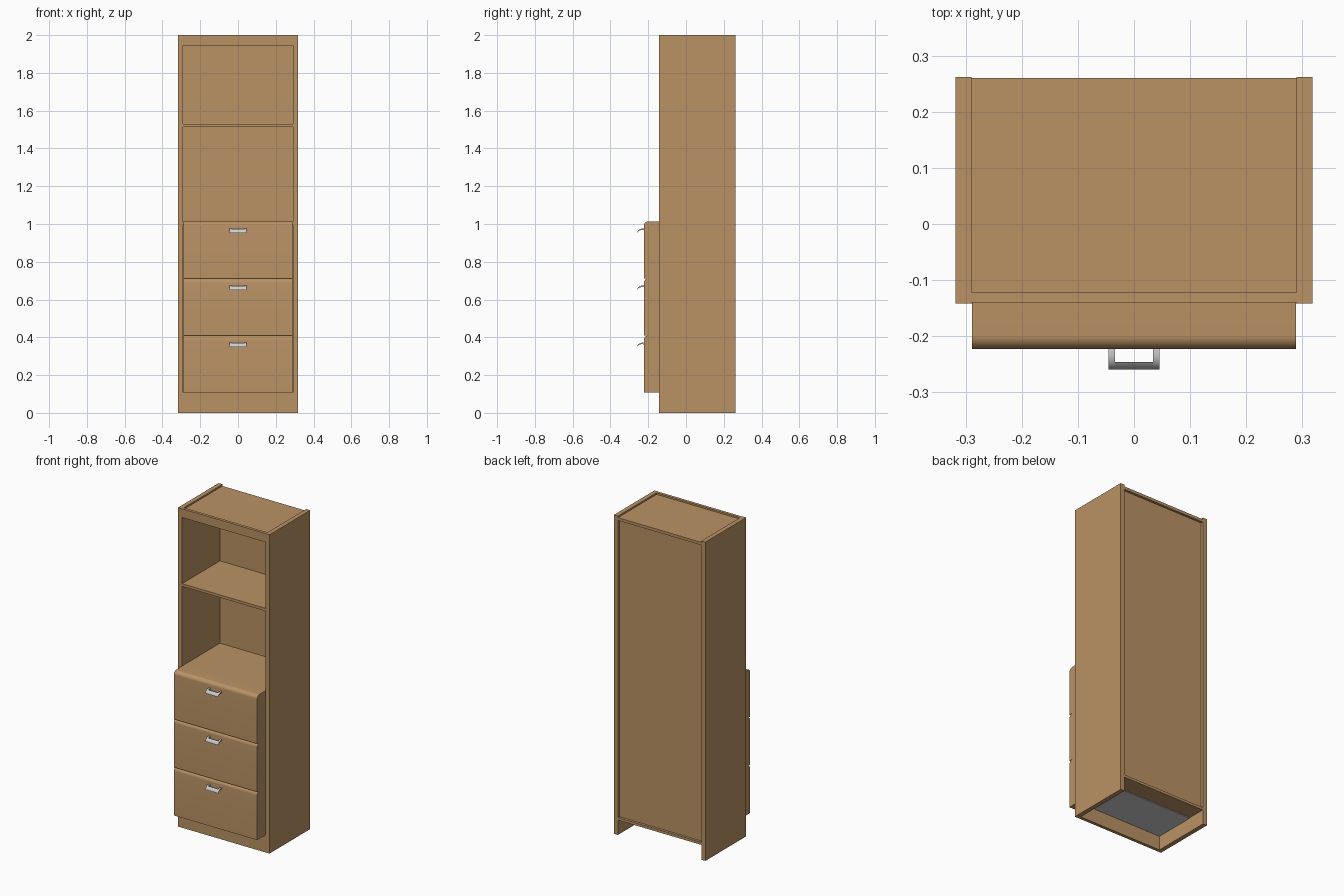
import bpy, bmesh, math

if "Cube" in bpy.data.objects:
    bpy.data.objects.remove(bpy.data.objects["Cube"])

def material(name, rgb):
    m = bpy.data.materials.new(name)
    m.diffuse_color = (*rgb, 1)
    m.use_nodes = True
    m.node_tree.nodes["Principled BSDF"].inputs["Base Color"].default_value = m.diffuse_color
    return m

wood = material("warm_wood", (0.49, 0.29, 0.13))
grey = material("light_grey", (0.62, 0.62, 0.63))

def finish(name, bm, mat):
    bmesh.ops.recalc_face_normals(bm, faces=bm.faces)
    me = bpy.data.meshes.new(name)
    bm.to_mesh(me)
    bm.free()
    me.materials.append(mat)
    ob = bpy.data.objects.new(name, me)
    bpy.context.collection.objects.link(ob)
    return ob

def box(name, x, y, z, mat=wood):
    bm = bmesh.new()
    bmesh.ops.create_cube(bm, size=1)
    for v in bm.verts:
        v.co = [(a + b) / 2 + c * (b - a) for (a, b), c in zip((x, y, z), v.co)]
    return finish(name, bm, mat)

def extrude_x(name, profile, x0, x1, mat):
    """Extrude a (y, z) profile along x."""
    bm = bmesh.new()
    a = [bm.verts.new((x0, y, z)) for y, z in profile]
    b = [bm.verts.new((x1, y, z)) for y, z in profile]
    bm.faces.new(a)
    bm.faces.new(b[::-1])
    n = len(profile)
    for i in range(n):
        j = (i + 1) % n
        bm.faces.new((a[i], b[i], b[j], a[j]))
    ob = finish(name, bm, mat)
    bpy.ops.object.select_all(action='DESELECT')
    ob.select_set(True)
    bpy.context.view_layer.objects.active = ob
    bpy.ops.object.shade_smooth_by_angle(angle=math.radians(35))
    return ob

W, H, FRONT, BACK = 0.29, 2.0, -0.142, 0.262
INNER = (-W, W)

# Carcass
box("left_side", (-0.318, -W), (FRONT, BACK), (0, H))
box("right_side", (W, 0.318), (FRONT, BACK), (0, H))
box("top_panel", INNER, (FRONT + 0.02, 0.26), (1.972, 1.99))
box("top_rail", INNER, (FRONT + 0.002, FRONT + 0.02), (1.945, H))
box("back_panel", INNER, (0.235, 0.245), (0.108, 1.974))
box("upper_shelf", INNER, (FRONT + 0.002, 0.235), (1.513, 1.53))
box("middle_shelf", INNER, (FRONT + 0.002, 0.235), (0.995, 1.0135))
box("bottom_panel", INNER, (FRONT + 0.02, 0.26), (0.092, 0.108))
box("plinth", INNER, (FRONT, FRONT + 0.02), (0, 0.108))
box("bottom_plate", (-W, W), (FRONT + 0.02, 0.145), (0.088, 0.092), grey)

# Drawers with a rounded upper front edge, each with a curved pull
STEP, R, FACE = 0.302, 0.024, -0.223
for i in range(3):
    z0 = 0.108 + i * STEP
    z1 = z0 + STEP
    arc = [(FACE + R - R * math.cos(t), z1 - R + R * math.sin(t))
           for t in (math.pi / 2 * k / 8 for k in range(9))]
    profile = [(-0.12, z0), (FACE, z0)] + arc + [(-0.12, z1)]
    extrude_x(f"drawer_front_{i + 1}", profile, -W + 0.001, W - 0.001, wood)

    zc = z0 + 0.251
    spine = [(FACE + 0.002, zc + 0.004), (-0.236, zc + 0.005),
             (-0.246, zc + 0.002), (-0.254, zc - 0.003), (-0.259, zc - 0.010)]
    def strap(pts, t=0.008):
        return pts + [(y + 0.002, z + t) if k else (y, z + t)
                      for k, (y, z) in reversed(list(enumerate(pts)))]
    for side, x in (("left", -0.045), ("right", 0.034)):
        extrude_x(f"handle_{side}_arm_{i + 1}", strap(spine), x, x + 0.011, grey)
    extrude_x(f"handle_bar_{i + 1}", strap(spine[2:]), -0.034, 0.034, grey)
